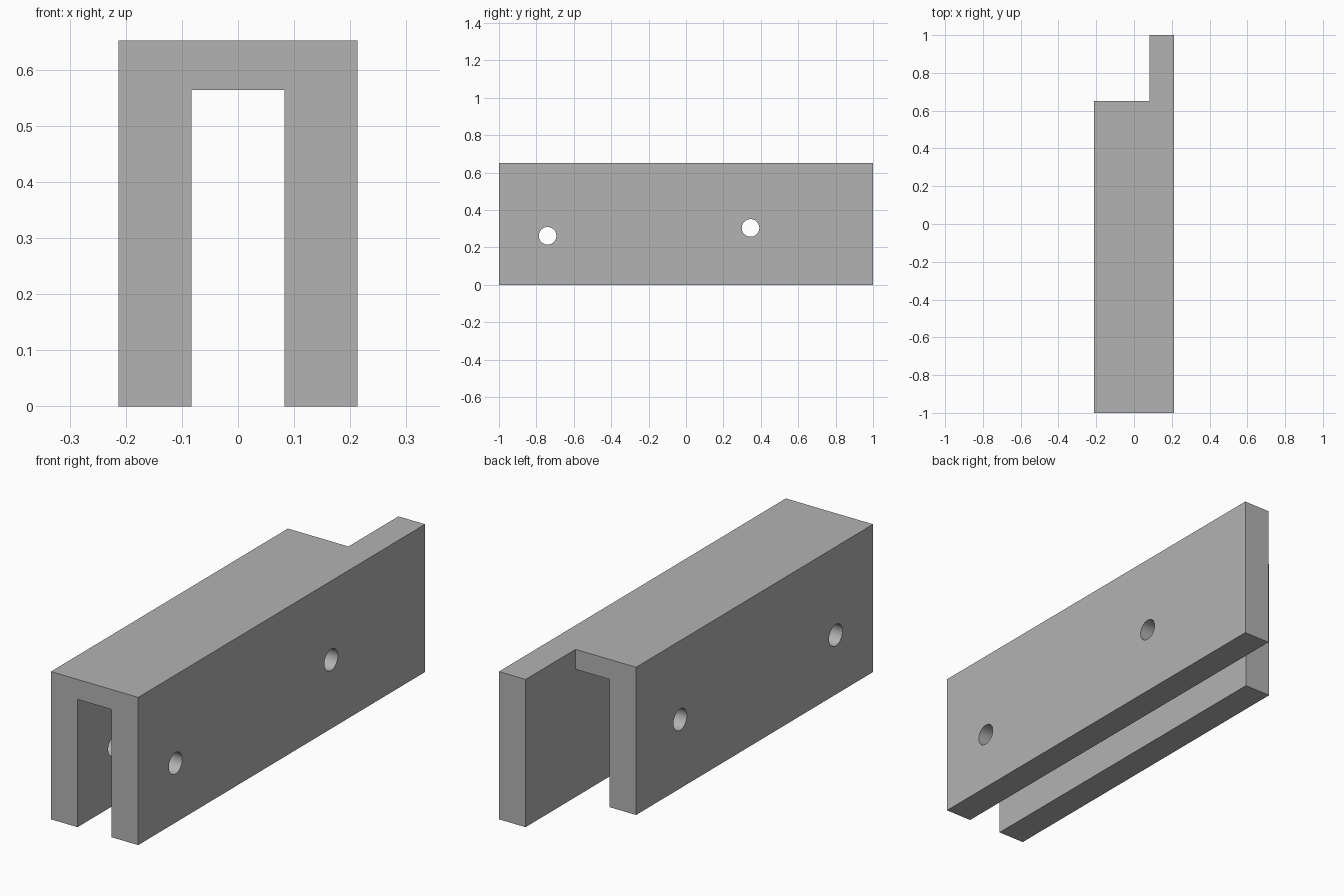
import bpy
import bmesh
from math import pi
from mathutils import Matrix, Vector

cube = bpy.data.objects.get("Cube")
if cube:
    bpy.data.objects.remove(cube, do_unlink=True)

OUTER, INNER = 0.213, 0.083      # half widths of the channel
HEIGHT, ROOF = 0.652, 0.564      # top and underside of the web
FRONT, BACK, SHORT_BACK = -1.0, 1.0, 0.652
HOLES = [(-0.74, 0.262), (0.345, 0.304)]
HOLE_RADIUS = 0.047

grey = bpy.data.materials.new("plain_grey")
grey.use_nodes = True
colour = (0.45, 0.45, 0.45, 1)
grey.diffuse_color = colour
grey.node_tree.nodes["Principled BSDF"].inputs["Base Color"].default_value = colour


def make_object(name, bm):
    bmesh.ops.recalc_face_normals(bm, faces=bm.faces)
    mesh = bpy.data.meshes.new(name)
    bm.to_mesh(mesh)
    bm.free()
    obj = bpy.data.objects.new(name, mesh)
    bpy.context.collection.objects.link(obj)
    mesh.materials.append(grey)
    return obj


def cut(target, cutter):
    mod = target.modifiers.new(cutter.name, "BOOLEAN")
    mod.operation = "DIFFERENCE"
    mod.solver = "EXACT"
    mod.object = cutter
    cutter.hide_render = True
    cutter.hide_set(True)


# U-shaped channel extruded along its length
bm = bmesh.new()
outline = [(-OUTER, 0), (-OUTER, HEIGHT), (OUTER, HEIGHT), (OUTER, 0),
           (INNER, 0), (INNER, ROOF), (-INNER, ROOF), (-INNER, 0)]
face = bm.faces.new([bm.verts.new((x, FRONT, z)) for x, z in outline])
extruded = bmesh.ops.extrude_face_region(bm, geom=[face])["geom"]
bmesh.ops.translate(bm, vec=(0, BACK - FRONT, 0),
                    verts=[v for v in extruded if isinstance(v, bmesh.types.BMVert)])
channel = make_object("channel_bracket", bm)

# Back notch that shortens the web and one wall
bm = bmesh.new()
low = Vector((-OUTER - 0.1, SHORT_BACK, -0.1))
high = Vector((INNER, BACK + 0.1, HEIGHT + 0.1))
bmesh.ops.create_cube(bm, size=1, matrix=Matrix.Translation((low + high) / 2)
                      @ Matrix.Diagonal((*(high - low), 1)))
notch = make_object("notch_cutter", bm)
cut(channel, notch)

# Bolt holes through both walls
bm = bmesh.new()
for y, z in HOLES:
    bmesh.ops.create_cone(bm, cap_ends=True, segments=48, radius1=HOLE_RADIUS,
                          radius2=HOLE_RADIUS, depth=1,
                          matrix=Matrix.Translation((0, y, z)) @ Matrix.Rotation(pi / 2, 4, "Y"))
holes = make_object("hole_cutter", bm)
cut(channel, holes)

# Bake the cuts, drop the cutters, smooth the hole walls
bpy.ops.object.select_all(action="DESELECT")
channel.select_set(True)
bpy.context.view_layer.objects.active = channel
for mod in list(channel.modifiers):
    bpy.ops.object.modifier_apply(modifier=mod.name)
for cutter in (notch, holes):
    bpy.data.objects.remove(cutter, do_unlink=True)
bpy.ops.object.shade_smooth_by_angle()
